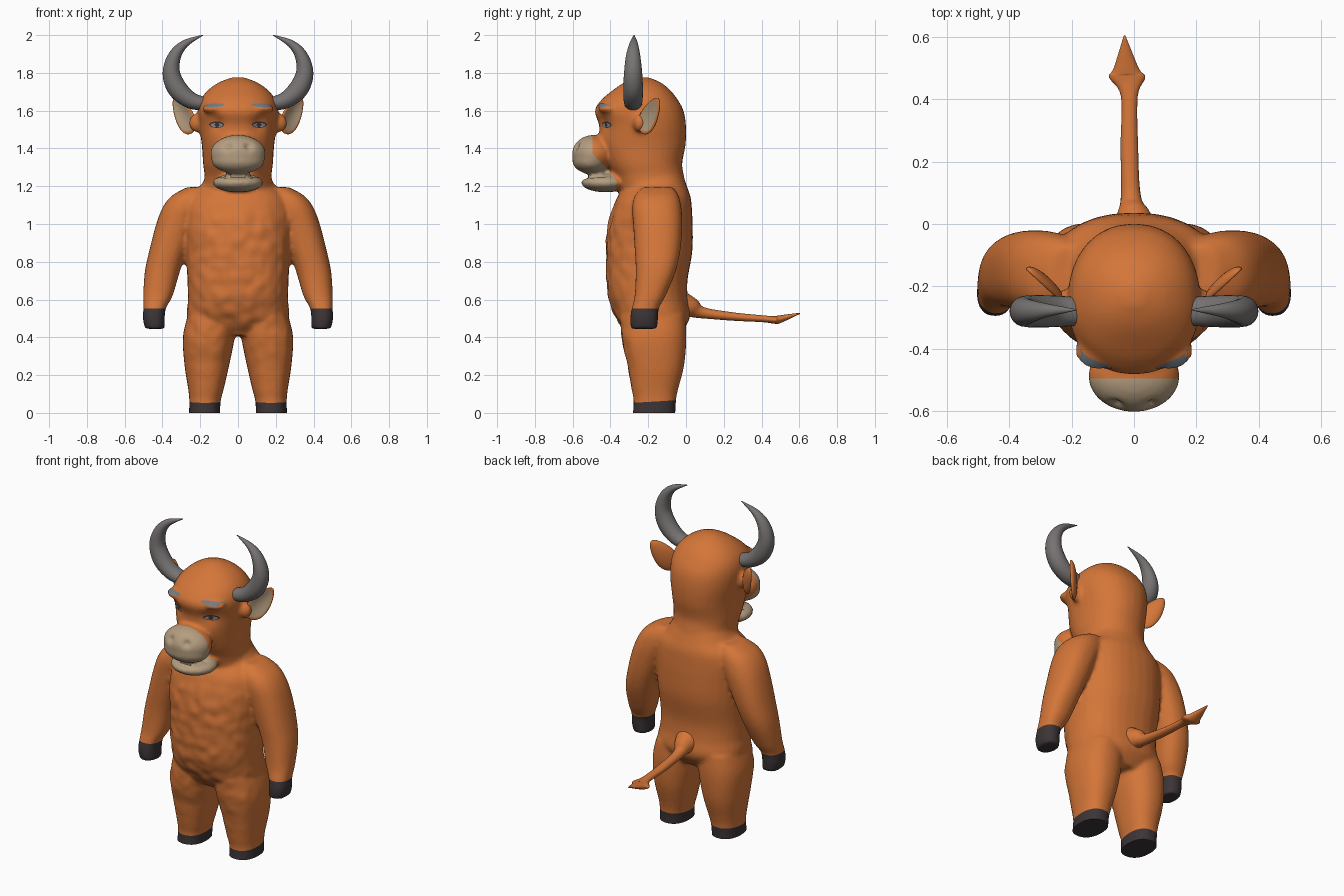
import bpy, bmesh, math
from mathutils import Vector, Matrix, noise
from mathutils.bvhtree import BVHTree

if "Cube" in bpy.data.objects:
    bpy.data.objects.remove(bpy.data.objects["Cube"])


def material(name, rgb):
    m = bpy.data.materials.new(name)
    m.diffuse_color = (*rgb, 1)
    m.use_nodes = True
    m.node_tree.nodes["Principled BSDF"].inputs["Base Color"].default_value = m.diffuse_color
    return m


ORANGE = material("orange fur", (0.66, 0.18, 0.04))
TAN = material("tan skin", (0.46, 0.34, 0.215))
HOOF = material("dark hoof", (0.045, 0.035, 0.037))
HORN = material("grey horn", (0.185, 0.17, 0.17))
BROW = material("blue grey brow", (0.17, 0.20, 0.23))
EYE = material("eye grey", (0.30, 0.27, 0.26))


def spline(S, n=6):
    """Smooth curve through the listed sections."""
    out = []
    for i in range(len(S) - 1):
        a, b, c, d = S[max(i - 1, 0)], S[i], S[i + 1], S[min(i + 2, len(S) - 1)]
        for k in range(n):
            t = k / n
            out.append([0.5 * (2 * q + (r - p) * t + (2 * p - 5 * q + 4 * r - s) * t * t
                               + (3 * q - p - 3 * r + s) * t ** 3)
                        for p, q, r, s in zip(a, b, c, d)])
    return out + [list(S[-1])]


def sweep(bm, S, side=None, mirror=1, power=2.0, seg=32):
    """Loft oval sections (x, y, z, radius a, radius b); level rings unless side is given."""
    path = spline(S)
    rings = []
    for i, p in enumerate(path):
        u, v = Vector((1, 0, 0)), Vector((0, 1, 0))
        if side:
            u = Vector(side)
            t = Vector(path[min(i + 1, len(path) - 1)][:3]) - Vector(path[max(i - 1, 0)][:3])
            v = t.cross(u).normalized()
        ring = []
        for k in range(seg):
            c, s = math.cos(math.tau * k / seg), math.sin(math.tau * k / seg)
            c = math.copysign(abs(c) ** (2 / power), c)
            s = math.copysign(abs(s) ** (2 / power), s)
            co = Vector(p[:3]) + u * c * max(p[3], .001) + v * s * max(p[4], .001)
            co.x *= mirror
            ring.append(bm.verts.new(co))
        rings.append(ring)
    faces = [bm.faces.new(rings[0]), bm.faces.new(rings[-1])]
    for r, q in zip(rings, rings[1:]):
        for k in range(seg):
            j = (k + 1) % seg
            faces.append(bm.faces.new((r[k], r[j], q[j], q[k])))
    bmesh.ops.recalc_face_normals(bm, faces=faces)


def blob(bm, loc, rad):
    bmesh.ops.create_uvsphere(bm, u_segments=32, v_segments=20, radius=1,
                              matrix=Matrix.Translation(loc) @ Matrix.Diagonal((*rad, 1)))


def finish(bm, name, *mats):
    me = bpy.data.meshes.new(name)
    bm.to_mesh(me)
    bm.free()
    for m in mats:
        me.materials.append(m)
    ob = bpy.data.objects.new(name, me)
    bpy.context.collection.objects.link(ob)
    me.polygons.foreach_set("use_smooth", [True] * len(me.polygons))
    return ob


# ---- body volumes, fused into one skin
bm = bmesh.new()
sweep(bm, [(0, -.17, .41, .17, .13), (0, -.175, .5, .265, .195), (0, -.2, .6, .265, .21),
           (0, -.207, .7, .268, .215), (0, -.195, .85, .275, .228), (0, -.19, .97, .28, .226),
           (0, -.18, 1.07, .28, .212), (0, -.17, 1.14, .26, .195), (0, -.16, 1.2, .2, .165),
           (0, -.17, 1.27, .16, .15)], power=2.3)
# head
sweep(bm, [(0, -.17, 1.16, .19, .175), (0, -.195, 1.25, .178, .185), (0, -.22, 1.32, .185, .2),
           (0, -.23, 1.42, .192, .228), (0, -.23, 1.52, .206, .23), (0, -.248, 1.6, .212, .235),
           (0, -.245, 1.66, .197, .2), (0, -.235, 1.71, .158, .15), (0, -.23, 1.75, .1, .095),
           (0, -.23, 1.777, .03, .03)], power=2.2)
# muzzle, jaw and chin
blob(bm, (0, -.488, 1.372), (.147, .115, .1))
blob(bm, (0, -.5, 1.335), (.14, .102, .07))
blob(bm, (0, -.425, 1.218), (.135, .13, .05))
for m in (1, -1):
    # leg
    sweep(bm, [(.14, -.175, .52, .125, .17), (.155, -.17, .4, .137, .172),
               (.165, -.16, .25, .118, .15), (.17, -.165, .12, .093, .122),
               (.175, -.165, .06, .083, .112), (.178, -.172, -.04, .083, .114)],
          mirror=m, power=2.3)
    # arm
    sweep(bm, [(.21, -.15, 1.195, .06, .08), (.25, -.155, 1.15, .1, .115),
               (.28, -.155, 1.09, .118, .13), (.32, -.15, 1.0, .113, .13),
               (.365, -.15, .87, .102, .122), (.4, -.16, .75, .093, .106),
               (.424, -.19, .62, .078, .082), (.441, -.215, .555, .06, .072),
               (.446, -.222, .5, .058, .074), (.44, -.222, .445, .052, .07)], mirror=m, power=2.3)
    # ear root and brow ridge
    blob(bm, (m * .215, -.245, 1.535), (.045, .035, .05))
    blob(bm, (m * .11, -.405, 1.61), (.08, .06, .03))
body = finish(bm, "body", ORANGE, TAN, HOOF)
rm = body.modifiers.new("fuse", 'REMESH')
rm.mode, rm.voxel_size = 'VOXEL', .0115
sm = body.modifiers.new("soften", 'SMOOTH')
sm.factor, sm.iterations = .5, 6
fused = bpy.data.meshes.new_from_object(body.evaluated_get(bpy.context.evaluated_depsgraph_get()))
body.modifiers.clear()

# ---- sculpted dents and chest folds, then colour zones
bm = bmesh.new()
bm.from_mesh(fused)
bm.normal_update()
DENTS = [(.115, -.44, 1.53, .055, .014), (.058, -.585, 1.415, .026, .02)]   # eye socket, nostril
moves = []
for v in bm.verts:
    p, n = v.co, v.normal
    d = 0
    for x, y, z, r, depth in DENTS:
        q = (Vector((abs(p.x), p.y, p.z)) - Vector((x, y, z))).length / r
        d -= depth * math.exp(-q * q * 1.5)
    if n.y < -.2 and p.z < 1.14 and abs(p.x) < .29:
        fade = min(1, (1.14 - p.z) * 8) * min(1, max(p.z - .1, 0) * 3) * min(1, -n.y)
        d += .008 * fade * noise.noise(p * 17)
    # mouth crease
    if p.y < -.42 and 1.2 < p.z < 1.32:
        line = 1.252 + 1.2 * p.x * p.x
        d -= .012 * math.exp(-((p.z - line) / .011) ** 2)
    moves.append(n * d)
for v, d in zip(bm.verts, moves):
    v.co += d


def cut(co, no, keep, clear=False):
    fs = [f for f in bm.faces if keep(f.calc_center_median())]
    es = {e for f in fs for e in f.edges}
    vs = {v for f in fs for v in f.verts}
    bmesh.ops.bisect_plane(bm, geom=list(vs) + list(es) + fs, dist=1e-5, plane_co=co,
                           plane_no=no, clear_inner=clear)


cut((0, 0, 0), (0, 0, 1), lambda c: c.z < .1, True)
bmesh.ops.holes_fill(bm, edges=[e for e in bm.edges if e.is_boundary], sides=0)
cut((0, 0, .07), (0, -.06, 1), lambda c: c.z < .2)
cut((.44, 0, .553), (0, 0, 1), lambda c: .45 < c.z < .65 and abs(c.x) > .34)
cut((0, -.37, 1.24), (0, 1.07, 1), lambda c: c.z > 1.16 and c.y < -.33)
cut((0, -.495, 1.4), (0, 1, 0), lambda c: c.z > 1.16)
for f in bm.faces:
    c = f.calc_center_median()
    f.material_index = 0
    if c.z - .06 * c.y < .07 + 1e-4 and c.z < .12 or (c.z < .553 and abs(c.x) > .34):
        f.material_index = 2
    elif c.z > 1.165 and ((1.07 * c.y + c.z < .844 and c.y < -.37) or (c.y < -.495 and c.z < 1.475)):
        f.material_index = 1
bmesh.ops.recalc_face_normals(bm, faces=bm.faces)
tree = BVHTree.FromBMesh(bm)
bpy.data.objects.remove(body)
body = finish(bm, "body_skin", ORANGE, TAN, HOOF)
bpy.context.view_layer.objects.active = body
body.select_set(True)
bpy.ops.object.shade_smooth_by_angle(angle=math.radians(55))

# ---- tail with a pointed tuft
bm = bmesh.new()
sweep(bm, [(0, -.03, .57, .08, .08), (0, .03, .555, .055, .055), (-.01, .09, .53, .032, .03),
           (-.015, .25, .51, .028, .022), (-.015, .41, .498, .027, .018),
           (-.022, .47, .492, .058, .02), (-.025, .5, .497, .04, .02),
           (-.03, .603, .527, .003, .003)], side=(1, 0, 0), seg=20)
finish(bm, "tail", ORANGE)


def decal(name, cx, cz, w, h, tilt, mat, lift):
    """Thin lens-shaped plate laid on the face."""
    bm = bmesh.new()
    cols = []
    for i in range(13):
        t = (i / 6 - 1) * .99
        col = []
        for s in (-1, 0, 1):
            x, z = cx + w * t, cz + tilt * w * t + h * s * math.sqrt(1 - t * t)
            hit = tree.ray_cast(Vector((x, -1, z)), Vector((0, 1, 0)))
            col.append(bm.verts.new((x, hit[0].y - lift, z)))
        cols.append(col)
    for a, b in zip(cols, cols[1:]):
        for k in range(2):
            bm.faces.new((a[k], b[k], b[k + 1], a[k + 1]))
    finish(bm, name, mat)


for m, tag in ((1, "left"), (-1, "right")):
    # horn
    bm = bmesh.new()
    sweep(bm, [(.17, -.28, 1.635, .045, .035), (.25, -.28, 1.655, .05, .044),
               (.32, -.28, 1.715, .052, .052), (.353, -.28, 1.80, .048, .046),
               (.335, -.28, 1.89, .038, .034), (.28, -.277, 1.955, .022, .02),
               (.185, -.275, 2.0, .002, .002)], side=(0, 1, 0), mirror=m, seg=24)
    finish(bm, tag + "_horn", HORN)
    # cupped ear with tan inside
    bm = bmesh.new()
    bmesh.ops.create_uvsphere(bm, u_segments=32, v_segments=20, radius=1)
    for f in bm.faces:
        c = f.calc_center_median()
        f.material_index = int(c.y > 0 and math.hypot(c.x, c.z) < .86)
    n = Vector((.68, -.73, 0)).normalized()
    lng = Vector((.73 * .6, .68 * .6, .8)).normalized()
    wid = n.cross(lng)
    for v in bm.verts:
        x, y, z = v.co
        if y > 0:
            y -= 1.2 * y * y
        v.co = Vector((.289, -.192, 1.575)) + wid * x * .06 * (1 - .3 * z) + n * y * .026 + lng * z * .112
        v.co.x *= m
    bmesh.ops.recalc_face_normals(bm, faces=bm.faces)
    finish(bm, tag + "_ear", ORANGE, TAN)
    # eye and brow
    decal(tag + "_eye_rim", m * .113, 1.526, .04, .017, 0, HOOF, .002)
    decal(tag + "_eye", m * .113, 1.524, .034, .011, 0, EYE, .004)
    decal(tag + "_pupil", m * .111, 1.525, .013, .011, 0, HOOF, .006)
    decal(tag + "_brow", m * .125, 1.628, .055, .01, -.08 * m, BROW, .004)
